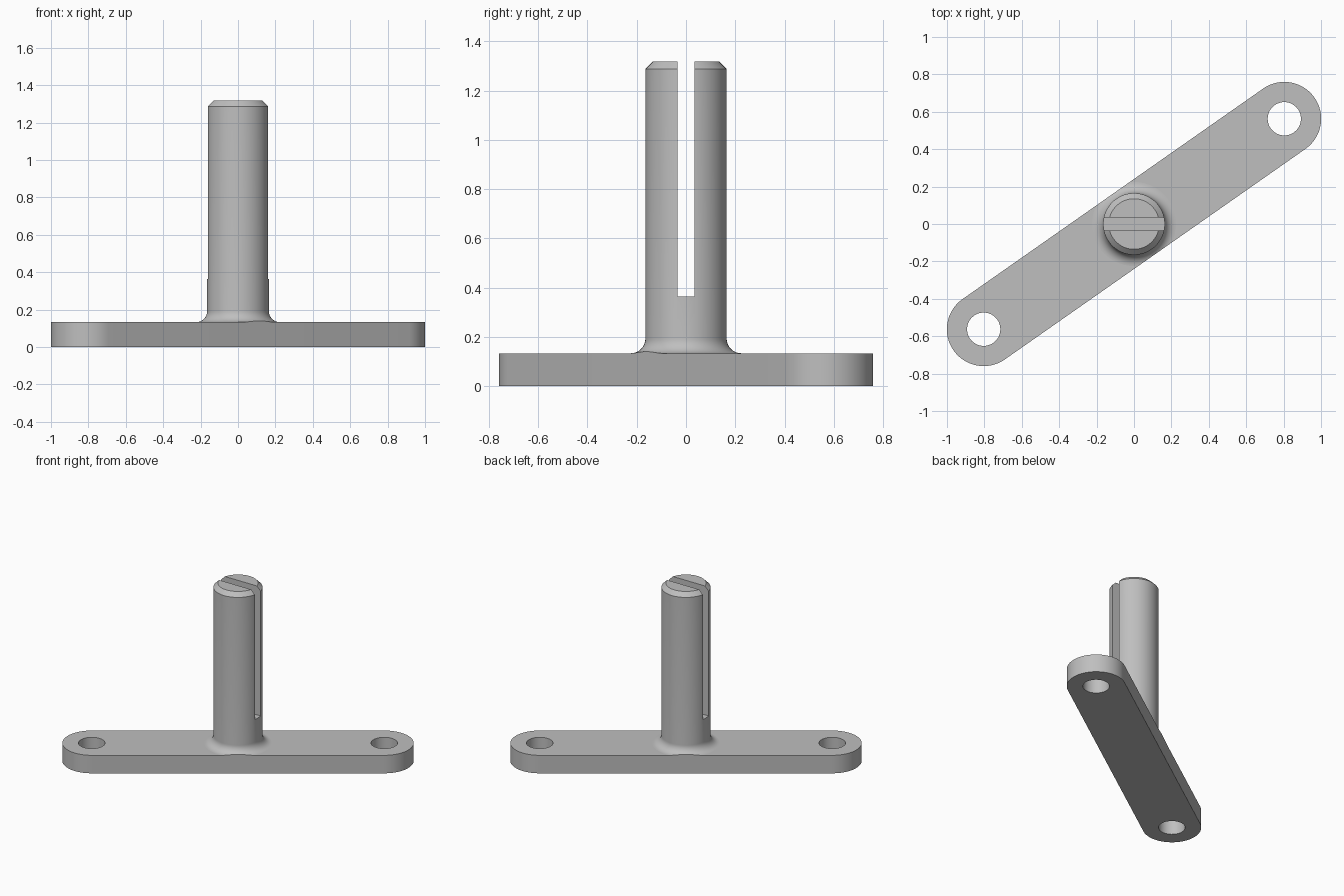
import bpy, bmesh
from math import radians, sin, cos, pi
from mathutils import Matrix, Vector

cube = bpy.data.objects.get("Cube")
if cube:
    bpy.data.objects.remove(cube, do_unlink=True)

# Main dimensions
ANGLE = radians(35)
HALF_SPAN, END_R, HOLE_R, PLATE_H = 0.981, 0.197, 0.089, 0.133
SHAFT_R, FILLET, TOP_Z, CHAMFER = 0.165, 0.06, 1.317, 0.03
SLOT_HALF, SLOT_Z = 0.034, 0.363

grey = bpy.data.materials.new("plain grey")
grey.use_nodes = True
colour = (0.52, 0.52, 0.52, 1)
grey.diffuse_color = colour
grey.node_tree.nodes["Principled BSDF"].inputs["Base Color"].default_value = colour


def make_object(name, bm):
    bmesh.ops.recalc_face_normals(bm, faces=bm.faces)
    mesh = bpy.data.meshes.new(name)
    bm.to_mesh(mesh)
    bm.free()
    obj = bpy.data.objects.new(name, mesh)
    bpy.context.collection.objects.link(obj)
    mesh.materials.append(grey)
    return obj


def prism(name, outline, z0, z1):
    bm = bmesh.new()
    face = bm.faces.new([bm.verts.new((x, y, z0)) for x, y in outline])
    extruded = bmesh.ops.extrude_face_region(bm, geom=[face])["geom"]
    verts = [g for g in extruded if isinstance(g, bmesh.types.BMVert)]
    bmesh.ops.translate(bm, verts=verts, vec=(0, 0, z1 - z0))
    return make_object(name, bm)


def arc(cx, cy, r, start, end, steps):
    return [(cx + r * cos(start + (end - start) * i / steps),
             cy + r * sin(start + (end - start) * i / steps)) for i in range(steps + 1)]


def cut(target, cutter, operation):
    cutter.hide_render = True
    mod = target.modifiers.new("cut", "BOOLEAN")
    mod.operation, mod.solver, mod.object = operation, "EXACT", cutter
    bpy.context.view_layer.objects.active = target
    bpy.ops.object.modifier_apply(modifier=mod.name)
    bpy.data.objects.remove(cutter, do_unlink=True)


def smooth(obj):
    bpy.ops.object.select_all(action="DESELECT")
    obj.select_set(True)
    bpy.context.view_layer.objects.active = obj
    bpy.ops.object.shade_smooth_by_angle(angle=radians(25))


# Diagonal plate with rounded ends
ex, ey = HALF_SPAN * cos(ANGLE), HALF_SPAN * sin(ANGLE)
outline = []
for s, turn in ((1, 0), (-1, pi)):
    mid = ANGLE + turn
    outline += arc(s * ex, s * ey, END_R, mid - pi / 2, mid + pi / 2, 40)
plate = prism("base_plate", outline, 0, PLATE_H)

# Mounting holes
for s in (-1, 1):
    circle = arc(s * ex, s * ey, HOLE_R, 0, 2 * pi, 48)[:-1]
    cut(plate, prism("hole_cutter", circle, -0.1, PLATE_H + 0.1), "DIFFERENCE")
smooth(plate)

# Round post: fillet at the foot, chamfer at the top
profile = [(0, PLATE_H)]
profile += arc(SHAFT_R + FILLET, PLATE_H + FILLET, FILLET, 1.5 * pi, pi, 10)
profile += [(SHAFT_R, TOP_Z - CHAMFER), (SHAFT_R - CHAMFER, TOP_Z), (0, TOP_Z)]
bm = bmesh.new()
verts = [bm.verts.new((r, 0, z)) for r, z in profile]
edges = [bm.edges.new(pair) for pair in zip(verts, verts[1:])]
bmesh.ops.spin(bm, geom=verts + edges, cent=(0, 0, 0), axis=(0, 0, 1),
               angle=2 * pi, steps=80, use_merge=True)
bmesh.ops.remove_doubles(bm, verts=bm.verts, dist=0.0002)
post = make_object("slotted_post", bm)

# Trim the fillet to the plate sides, then cut the slot
cut(post, prism("trim_cutter", outline, -0.2, TOP_Z + 0.2), "INTERSECT")
slot = [(-0.4, -SLOT_HALF), (0.4, -SLOT_HALF), (0.4, SLOT_HALF), (-0.4, SLOT_HALF)]
cut(post, prism("slot_cutter", slot, SLOT_Z, TOP_Z + 0.2), "DIFFERENCE")
smooth(post)
